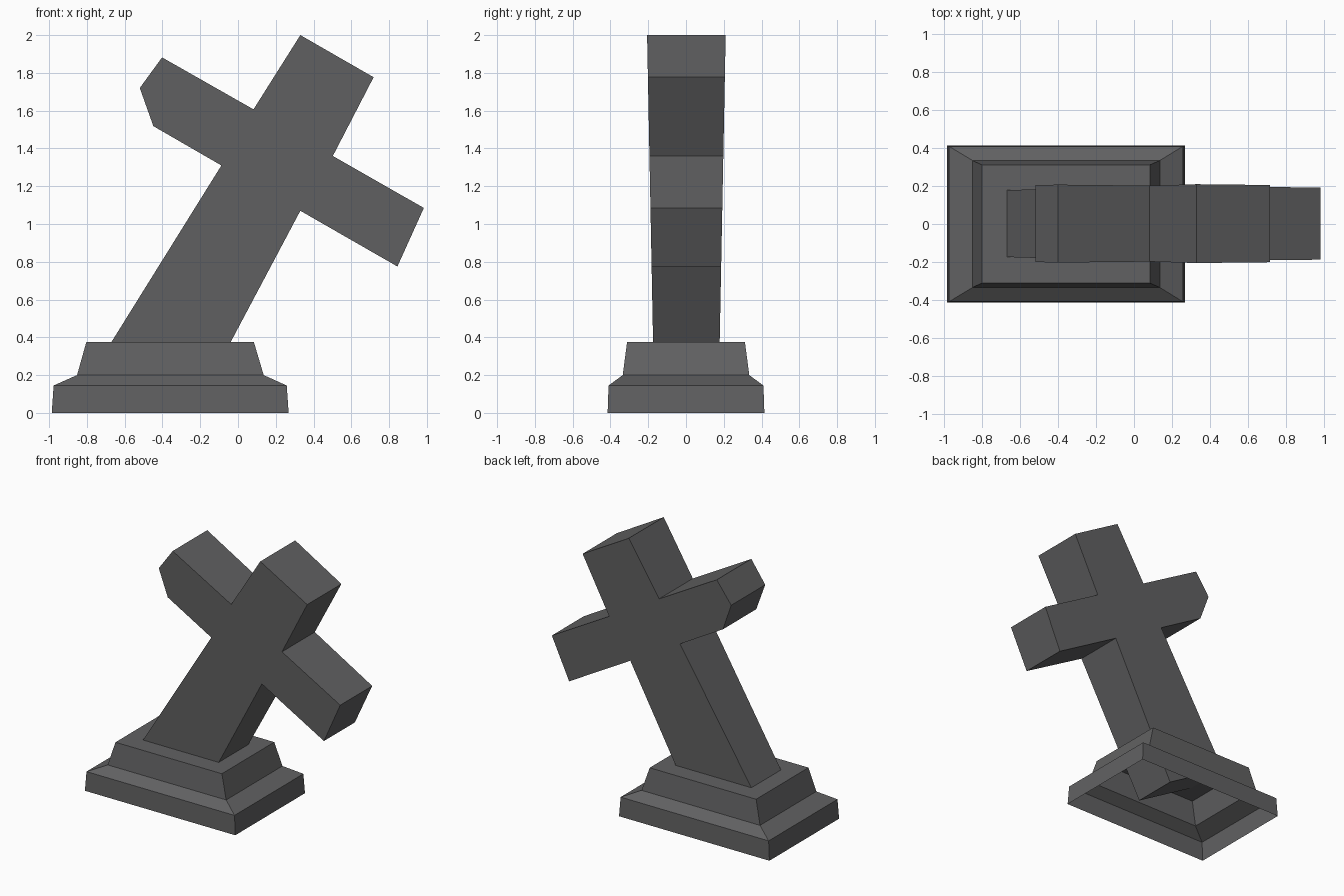
import bpy, bmesh

if "Cube" in bpy.data.objects:
    bpy.data.objects.remove(bpy.data.objects["Cube"])

stone = bpy.data.materials.new("dark grey stone")
stone.diffuse_color = (0.12, 0.12, 0.123, 1)
stone.use_nodes = True
stone.node_tree.nodes["Principled BSDF"].inputs["Base Color"].default_value = stone.diffuse_color


def make_object(name, bm):
    bmesh.ops.recalc_face_normals(bm, faces=bm.faces[:])
    mesh = bpy.data.meshes.new(name)
    bm.to_mesh(mesh)
    bm.free()
    mesh.materials.append(stone)
    obj = bpy.data.objects.new(name, mesh)
    bpy.context.collection.objects.link(obj)
    return obj


def bridge(bm, a, b):
    for i in range(len(a)):
        j = (i + 1) % len(a)
        bm.faces.new((a[i], a[j], b[j], b[i]))


# Stepped plinth: stacked rectangles (left x, right x, half depth, z), open underneath
levels = [(-0.986, 0.268, 0.415, 0.0), (-0.976, 0.258, 0.41, 0.145),
          (-0.852, 0.136, 0.335, 0.2), (-0.803, 0.084, 0.312, 0.375)]
bm = bmesh.new()
rings = [[bm.verts.new(p) for p in ((l, -d, z), (r, -d, z), (r, d, z), (l, d, z))]
         for l, r, d, z in levels]
for lower, upper in zip(rings, rings[1:]):
    bridge(bm, lower, upper)
bm.faces.new(rings[-1])
make_object("plinth", bm)

# Leaning cross with a chipped left arm; its slab thickens slightly with height
outline = [(-0.19, 0.09), (0.33, 1.07), (0.844, 0.775), (0.984, 1.085),
           (0.502, 1.36), (0.718, 1.777), (0.33, 2.0), (0.082, 1.607),
           (-0.402, 1.882), (-0.52, 1.72), (-0.448, 1.518), (-0.088, 1.31),
           (-0.672, 0.372)]
bm = bmesh.new()
front, back = [[bm.verts.new((x, 0.002 + side * (0.169 + 0.0195 * z), z))
                for x, z in outline] for side in (-1, 1)]
bridge(bm, front, back)
bm.faces.new(front)
bm.faces.new(back)
make_object("leaning_cross", bm)
